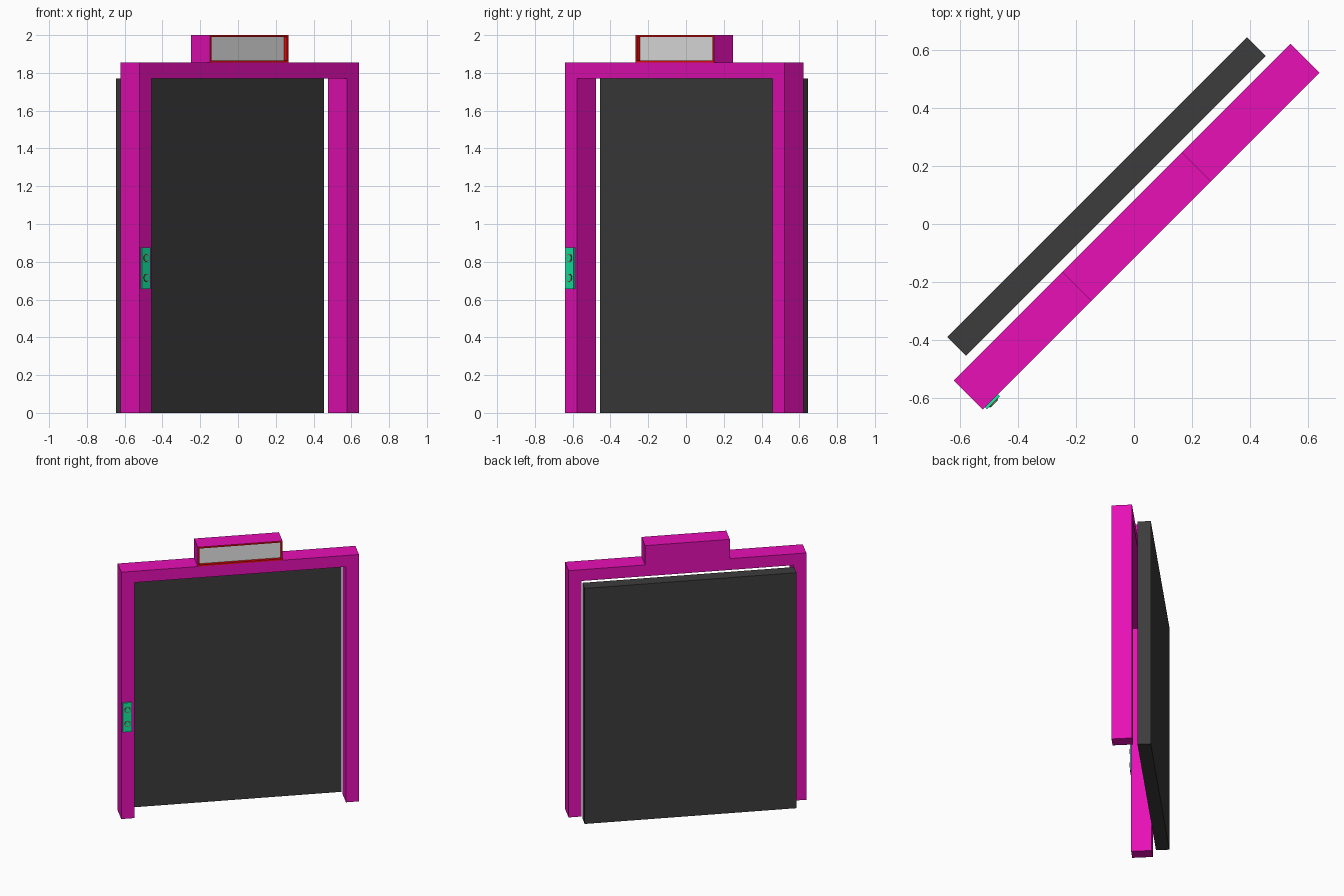
import bpy, bmesh, math
from mathutils import Matrix, Vector

cube = bpy.data.objects.get("Cube")
if cube:
    bpy.data.objects.remove(cube, do_unlink=True)

TURN = math.radians(45)  # the whole doorway stands diagonally


def material(name, rgb):
    m = bpy.data.materials.new(name)
    m.use_nodes = True
    m.diffuse_color = (*rgb, 1)
    m.node_tree.nodes["Principled BSDF"].inputs["Base Color"].default_value = (*rgb, 1)
    return m


magenta = material("magenta", (0.8, 0.005, 0.47))
charcoal = material("charcoal", (0.045, 0.045, 0.045))
red = material("red", (0.8, 0.004, 0.004))
grey = material("light grey", (0.8, 0.8, 0.8))
green = material("green", (0.008, 0.8, 0.36))


def finish(name, bm, *mats):
    bmesh.ops.recalc_face_normals(bm, faces=bm.faces)
    mesh = bpy.data.meshes.new(name)
    bm.to_mesh(mesh)
    bm.free()
    for m in mats:
        mesh.materials.append(m)
    ob = bpy.data.objects.new(name, mesh)
    ob.rotation_euler.z = TURN
    bpy.context.collection.objects.link(ob)
    return ob


def box_mesh(x, y, z):
    """Box between the given (low, high) pairs."""
    bm = bmesh.new()
    size = [b - a for a, b in (x, y, z)]
    mid = Vector([(a + b) / 2 for a, b in (x, y, z)])
    bmesh.ops.create_cube(bm, size=1, matrix=Matrix.Translation(mid) @ Matrix.Diagonal((*size, 1)))
    return bm


FRONT, BACK = -0.084, 0.058
OUT, INN = 0.822, 0.732
TOP, LINTEL = 1.855, 1.77

# Door frame: upside-down U outline, extruded through its depth
half = [(INN, 0), (OUT, 0), (OUT, TOP)]
outline = half + [(-x, z) for x, z in reversed(half)] + [(-INN, LINTEL), (INN, LINTEL)]
bm = bmesh.new()
face = bm.faces.new([bm.verts.new((x, FRONT, z)) for x, z in outline])
ext = bmesh.ops.extrude_face_region(bm, geom=[face], use_keep_orig=True)
bmesh.ops.translate(bm, vec=(0, BACK - FRONT, 0),
                    verts=[v for v in ext["geom"] if isinstance(v, bmesh.types.BMVert)])
finish("door_frame", bm, magenta)

# Sign box with a red rim around a recessed grey screen
bm = box_mesh((-0.293, 0.293), (FRONT, BACK), (TOP, 2.0))
bm.normal_update()
front = min(bm.faces, key=lambda f: f.calc_center_median().y)
rim = bmesh.ops.inset_region(bm, faces=[front], thickness=0.016)["faces"]
walls = bmesh.ops.extrude_discrete_faces(bm, faces=[front])["faces"]
screen = walls[0]
bmesh.ops.translate(bm, vec=(0, 0.02, 0), verts=screen.verts)
for f in rim:
    f.material_index = 1
for e in screen.edges:
    for f in e.link_faces:
        f.material_index = 1
screen.material_index = 2
finish("sign_box", bm, magenta, red, grey)

# Door panel behind the frame
finish("door_panel", box_mesh((-INN, INN), (0.088, 0.18), (0, LINTEL)), charcoal)

# Call panel with two ringed buttons
PANEL = -0.094
finish("call_panel", box_mesh((-0.812, -0.748), (PANEL, FRONT), (0.655, 0.875)), green)
for name, z in (("upper", 0.82), ("lower", 0.715)):
    for part, radius, depth, mat in (("ring", 0.021, 0.002, red), ("button", 0.018, 0.004, green)):
        bm = bmesh.new()
        place = Matrix.Translation((-0.78, PANEL - depth / 2, z)) @ Matrix.Rotation(math.pi / 2, 4, "X")
        bmesh.ops.create_cone(bm, cap_ends=True, segments=16, radius1=radius, radius2=radius,
                              depth=depth, matrix=place)
        finish(f"{name}_{part}", bm, mat)
